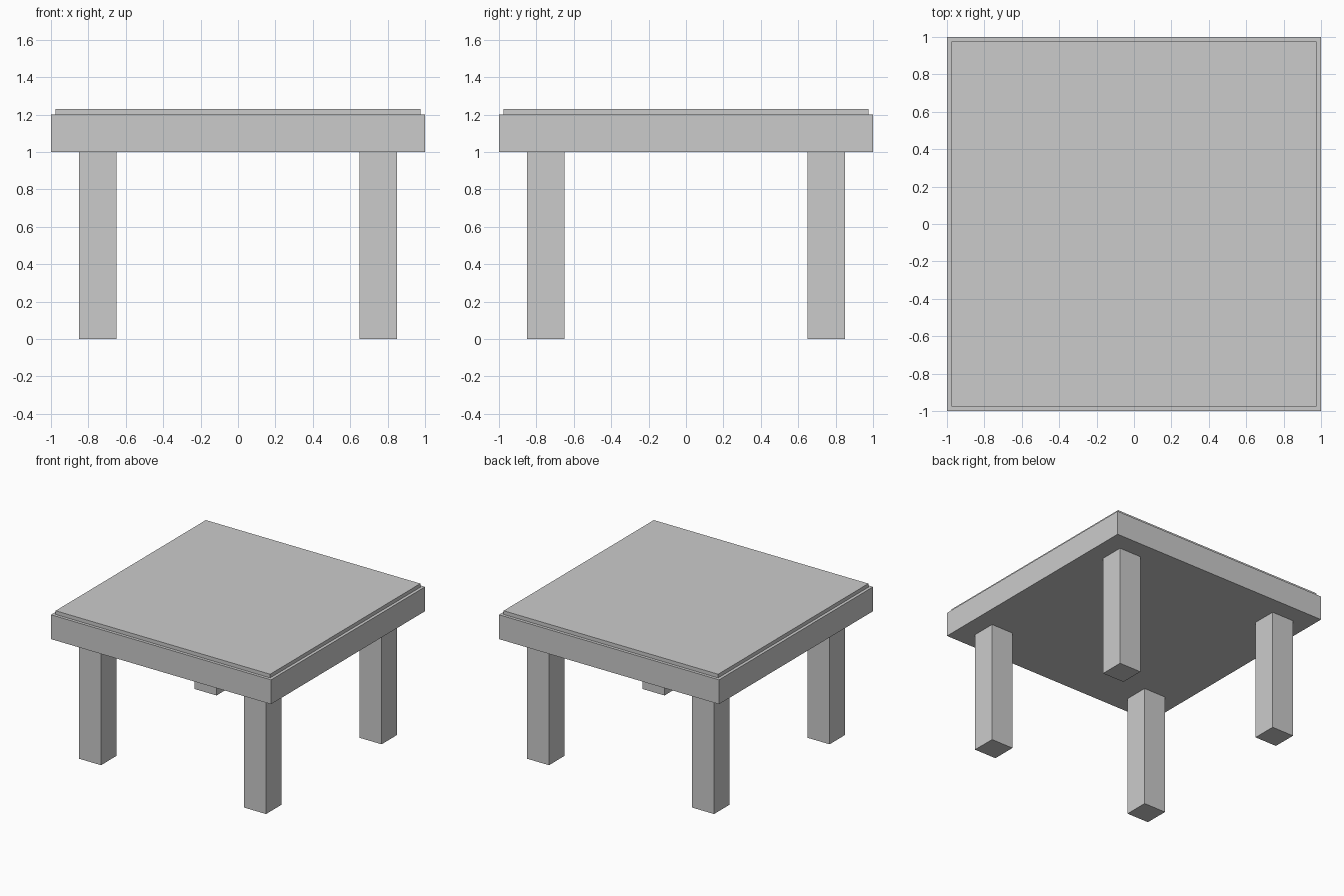
import bpy
import bmesh
from mathutils import Matrix, Vector

if "Cube" in bpy.data.objects:
    bpy.data.objects.remove(bpy.data.objects["Cube"])


def box(name, center, size):
    bm = bmesh.new()
    bmesh.ops.create_cube(bm, size=1.0, matrix=Matrix.Diagonal((*size, 1.0)))
    mesh = bpy.data.meshes.new(name)
    bm.to_mesh(mesh)
    bm.free()
    obj = bpy.data.objects.new(name, mesh)
    obj.location = Vector(center)
    bpy.context.collection.objects.link(obj)
    return obj


# Thick table slab with a thin inset panel on top
box("table_slab", (0, 0, 1.1), (2.0, 2.0, 0.2))
box("top_panel", (0, 0, 1.215), (1.95, 1.95, 0.03))

# Four square legs
for y_name, y in (("front", -0.75), ("back", 0.75)):
    for x_name, x in (("left", -0.75), ("right", 0.75)):
        box(f"{y_name}_{x_name}_leg", (x, y, 0.5), (0.2, 0.2, 1.0))
